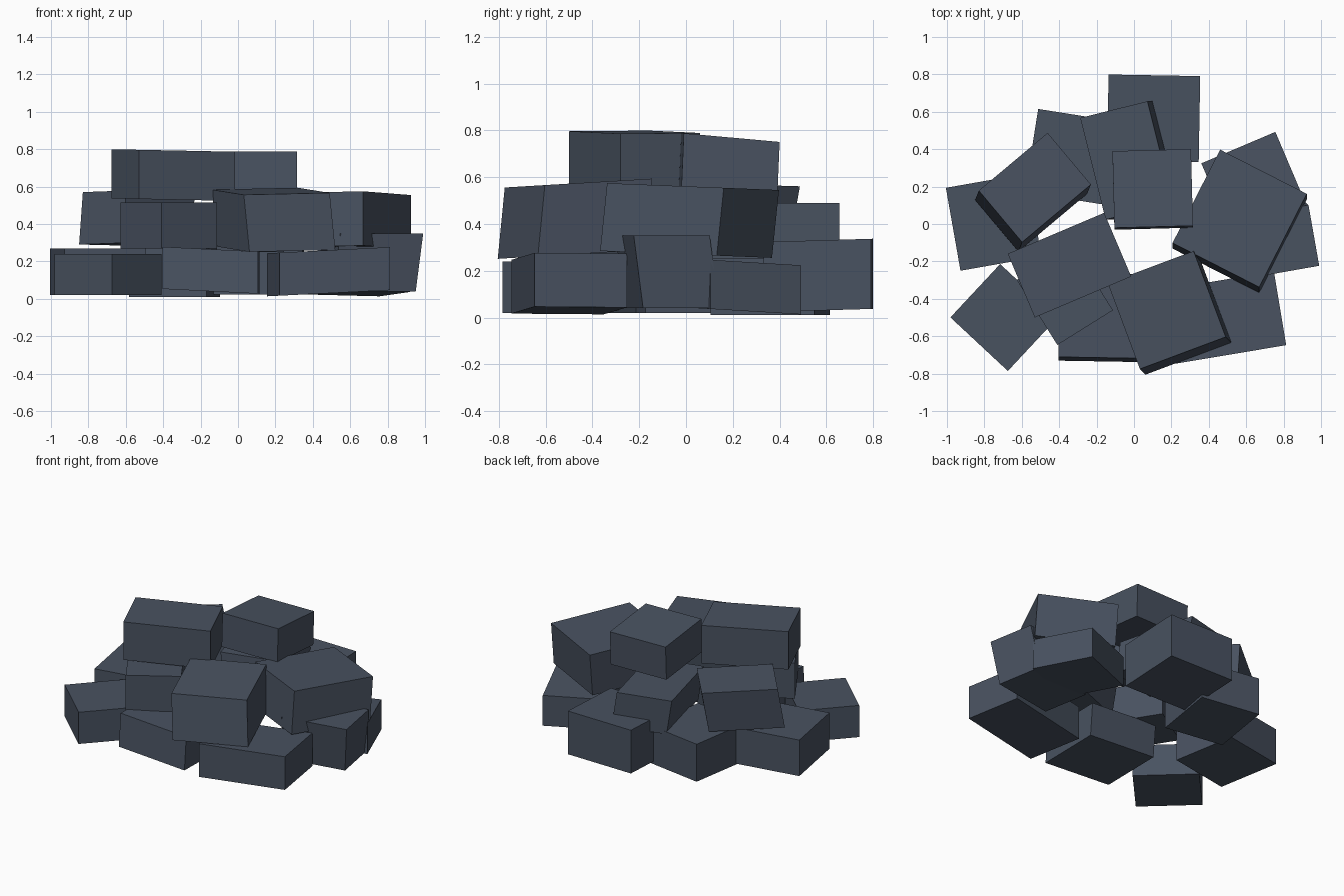
import bpy
from math import radians
from mathutils import Matrix, Vector

old = bpy.data.objects.get("Cube")
if old:
    bpy.data.objects.remove(old, do_unlink=True)

# One flat slate colour
slate = bpy.data.materials.new("slate_blue_grey")
slate.use_nodes = True
colour = (0.066, 0.084, 0.118, 1.0)
slate.diffuse_color = colour
shader = slate.node_tree.nodes["Principled BSDF"]
shader.inputs["Base Color"].default_value = colour
shader.inputs["Roughness"].default_value = 0.9


def stone(name, centre, size, turn, bottom, top, slope=(0, 0), foot=(0, 0)):
    """Rough block: top outline turned about z, tilted by slope, base slid by foot."""
    bpy.ops.mesh.primitive_cube_add(size=1)
    block = bpy.context.object
    block.name = block.data.name = name
    block.data.materials.append(slate)
    spin = Matrix.Rotation(radians(turn), 3, "Z")
    for vert in block.data.vertices:
        is_top = vert.co.z > 0
        flat = spin @ Vector((vert.co.x * size[0], vert.co.y * size[1], 0))
        rise = flat.x * slope[0] + flat.y * slope[1]
        slide = Vector((0, 0)) if is_top else Vector(foot)
        vert.co = (flat.x + slide.x, flat.y + slide.y,
                   rise + (top - bottom) / 2 * (1 if is_top else -1))
    block.location = (centre[0], centre[1], (top + bottom) / 2)
    return block


# Bottom ring of stones
stone("base_stone_right", centre=(-0.75, 0.01), size=(0.44, 0.45), turn=10,
      bottom=0.02, top=0.27)
stone("base_stone_front_right", centre=(-0.695, -0.5), size=(0.42, 0.39), turn=-43,
      bottom=0.02, top=0.24)
stone("base_stone_front", centre=(-0.145, -0.49), size=(0.51, 0.45), turn=-1,
      bottom=0.04, top=0.265, slope=(-0.05, 0), foot=(0, -0.02))
stone("base_stone_front_left", centre=(0.485, -0.5), size=(0.6, 0.4), turn=9.5,
      bottom=0.03, top=0.26, slope=(0.05, 0))
stone("base_stone_left", centre=(0.74, -0.1), size=(0.45, 0.33), turn=10,
      bottom=0.04, top=0.35, foot=(-0.04, 0.04))
stone("base_stone_back_left", centre=(0.64, 0.215), size=(0.43, 0.42), turn=23,
      bottom=0.03, top=0.24, slope=(0, -0.06))
stone("base_stone_back", centre=(0.105, 0.565), size=(0.49, 0.46), turn=-1,
      bottom=0.03, top=0.33, slope=(0, 0.03))
stone("base_stone_back_right", centre=(-0.34, 0.36), size=(0.42, 0.45), turn=-9,
      bottom=0.01, top=0.27)

# Middle ring of stones
stone("middle_stone_right", centre=(-0.53, 0.195), size=(0.48, 0.36), turn=40,
      bottom=0.29, top=0.57, slope=(0, -0.03), foot=(-0.02, -0.05))
stone("middle_stone_front_right", centre=(-0.37, -0.38), size=(0.35, 0.41), turn=32,
      bottom=0.27, top=0.515)
stone("middle_stone_front", centre=(0.175, -0.46), size=(0.49, 0.49), turn=20.5,
      bottom=0.27, top=0.575, slope=(0, 0.06), foot=(0.03, -0.03))
stone("middle_stone_left", centre=(0.565, 0.03), size=(0.52, 0.56), turn=-27,
      bottom=0.27, top=0.56, slope=(0, -0.04), foot=(0, -0.03))
stone("middle_stone_back", centre=(-0.04, 0.34), size=(0.37, 0.56), turn=14,
      bottom=0.25, top=0.49, foot=(0.04, 0))

# Two cap stones
stone("cap_stone_front", centre=(-0.345, -0.22), size=(0.56, 0.37), turn=23,
      bottom=0.53, top=0.793, slope=(-0.02, 0))
stone("cap_stone_back", centre=(0.1, 0.19), size=(0.42, 0.41), turn=1.5,
      bottom=0.54, top=0.77, slope=(0, -0.09), foot=(0, -0.01))
